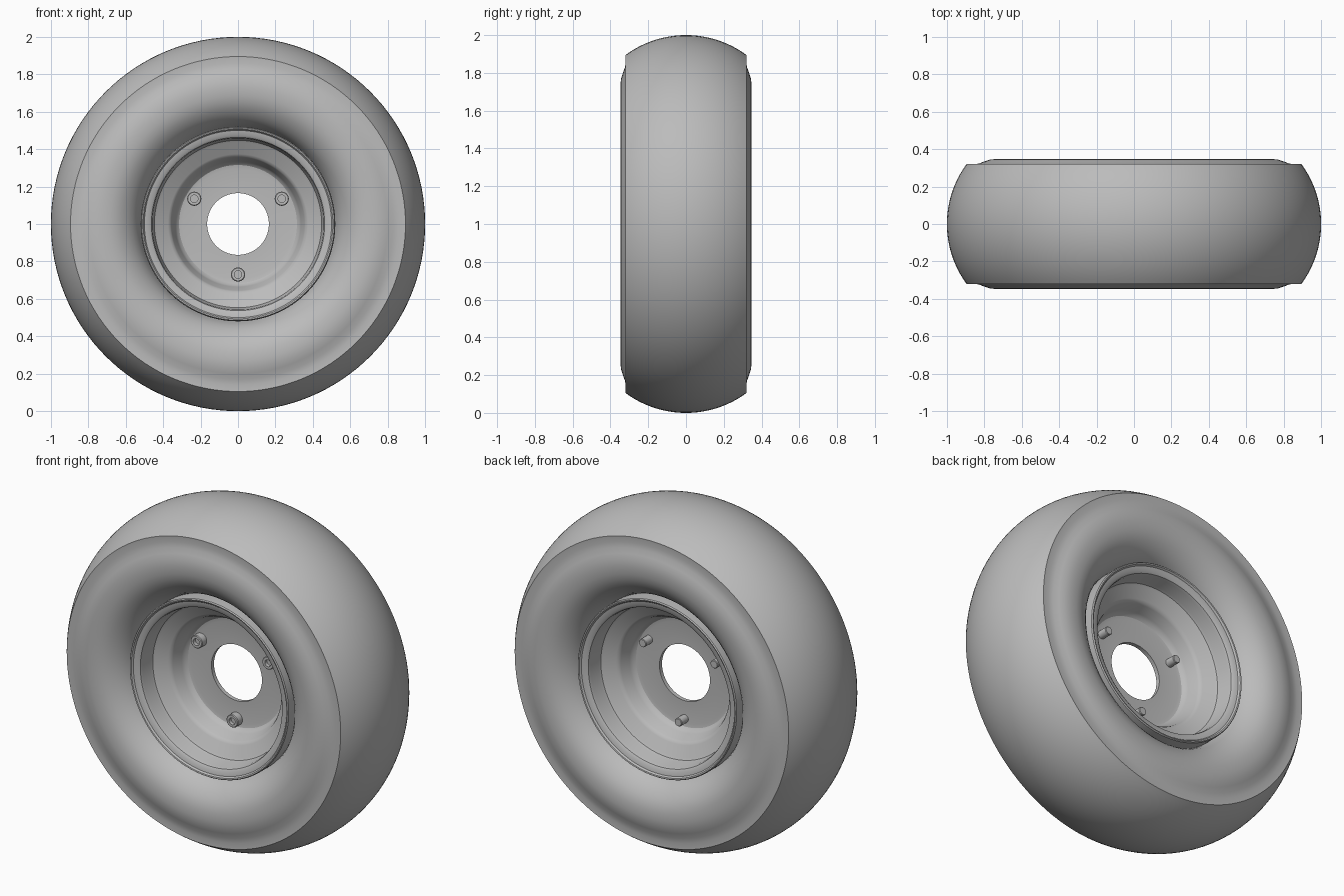
import bpy, bmesh, math
from mathutils import Matrix, Vector

cube = bpy.data.objects.get("Cube")
if cube:
    bpy.data.objects.remove(cube, do_unlink=True)

grey = bpy.data.materials.new("plain grey")
grey.use_nodes = True
colour = (0.5, 0.5, 0.5, 1)
grey.diffuse_color = colour
grey.node_tree.nodes["Principled BSDF"].inputs["Base Color"].default_value = colour


def lathe(name, profile, centre=(0, 0, 1), segments=128, angle=28):
    """Spin a closed (radius, y) outline around the y axis."""
    bm = bmesh.new()
    rings = []
    for i in range(segments):
        a = 2 * math.pi * i / segments
        rings.append([bm.verts.new((r * math.cos(a), y, r * math.sin(a))) for r, y in profile])
    n = len(profile)
    for i in range(segments):
        a, b = rings[i], rings[(i + 1) % segments]
        for j in range(n):
            k = (j + 1) % n
            bm.faces.new((a[j], a[k], b[k], b[j]))
    bmesh.ops.remove_doubles(bm, verts=bm.verts, dist=1e-5)
    bmesh.ops.recalc_face_normals(bm, faces=bm.faces)
    mesh = bpy.data.meshes.new(name)
    bm.to_mesh(mesh)
    bm.free()
    mesh.materials.append(grey)
    ob = bpy.data.objects.new(name, mesh)
    ob.location = centre
    bpy.context.collection.objects.link(ob)
    bpy.ops.object.select_all(action='DESELECT')
    bpy.context.view_layer.objects.active = ob
    ob.select_set(True)
    bpy.ops.object.shade_smooth_by_angle(angle=math.radians(angle))
    return ob


def mirrored(half):
    """Complete a half outline (y < 0) with its reflection."""
    return half + [(r, -y) for r, y in reversed(half)]


# Tyre: crowned tread arc, then sidewall rolling in to the bead
shoulder_y, drop = 0.32, 0.105
arc_r = (shoulder_y ** 2 + drop ** 2) / (2 * drop)
sweep = math.asin(shoulder_y / arc_r)
steps = 24
tread = []
for i in range(steps + 1):
    t = sweep * (2 * i / steps - 1)
    tread.append((1 - arc_r + arc_r * math.cos(t), arc_r * math.sin(t)))
wall = [(0.86, 0.318), (0.83, 0.323), (0.80, 0.334), (0.77, 0.344), (0.73, 0.348),
        (0.685, 0.345), (0.65, 0.336), (0.62, 0.322), (0.59, 0.301), (0.565, 0.277),
        (0.545, 0.25), (0.53, 0.22), (0.52, 0.19), (0.48, 0.19)]
lathe("tyre", tread + wall + [(r, -y) for r, y in reversed(wall)])

# Rim: flange lip, stepped dish and centre disc, the same on both faces
dish = [(0.165, -0.012), (0.295, -0.012), (0.315, -0.016), (0.328, -0.027), (0.336, -0.045),
        (0.355, -0.10), (0.362, -0.112), (0.374, -0.12), (0.435, -0.148), (0.447, -0.156),
        (0.452, -0.17), (0.458, -0.235), (0.463, -0.25), (0.475, -0.258), (0.50, -0.262),
        (0.507, -0.272), (0.514, -0.274), (0.519, -0.268), (0.52, -0.25), (0.52, -0.18),
        (0.49, -0.17)]
lathe("rim", mirrored(dish))

# Bolts: socket head in front, bare shank behind
head = [(0, -0.035), (0.02, -0.035), (0.02, -0.056), (0.034, -0.056), (0.038, -0.052),
        (0.038, -0.005), (0.024, -0.005), (0.024, 0.07), (0.021, 0.074), (0, 0.074)]
for i, deg in enumerate((-90, 30, 150)):
    a = math.radians(deg)
    spot = (0.27 * math.cos(a), 0, 1 + 0.27 * math.sin(a))
    lathe(f"bolt_{i + 1}", head, spot, 24)
